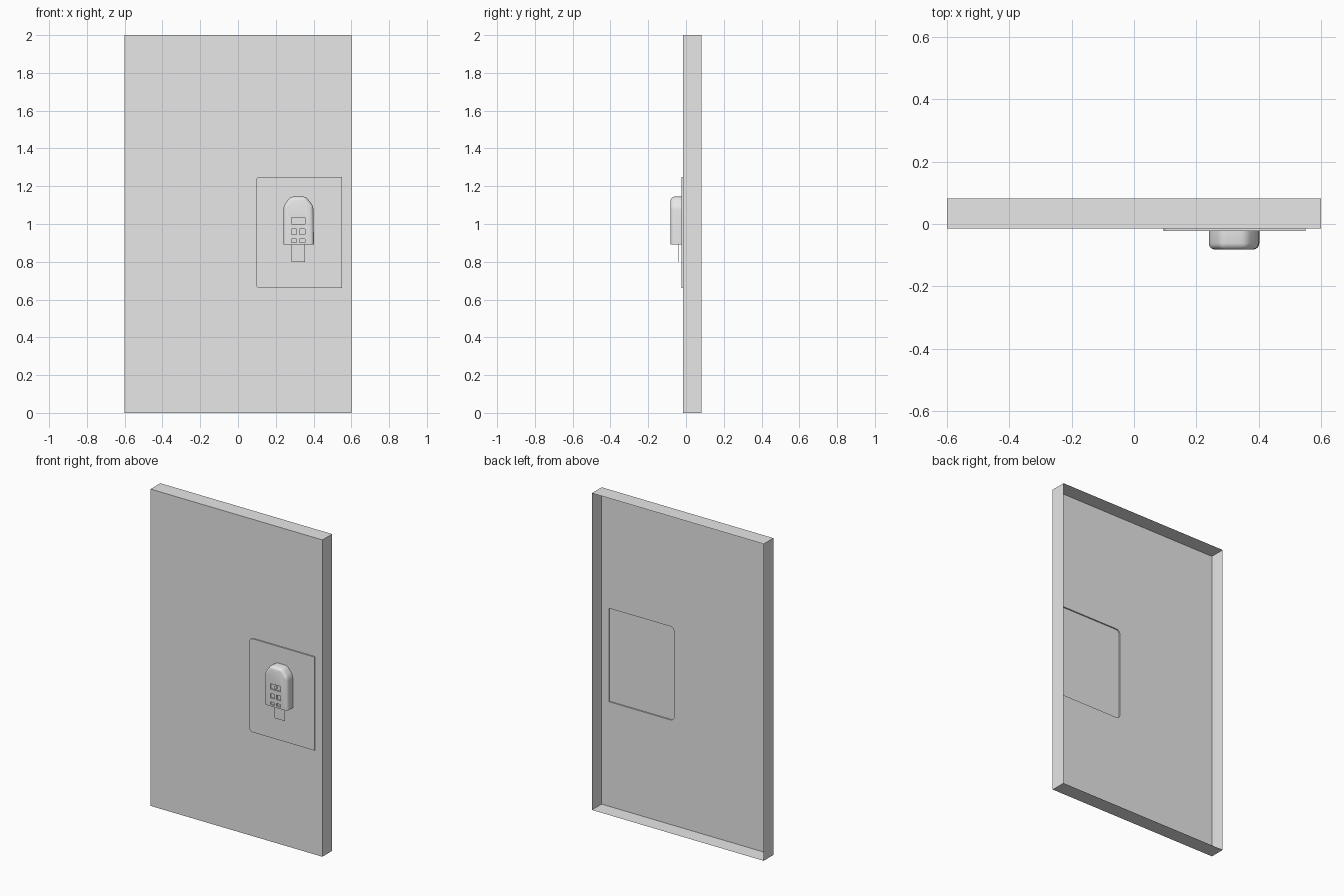
import bpy, bmesh, math
from mathutils import Vector

if "Cube" in bpy.data.objects:
    bpy.data.objects.remove(bpy.data.objects["Cube"], do_unlink=True)

GREY = (0.8, 0.8, 0.8, 1)
mat = bpy.data.materials.new("plain light grey")
mat.use_nodes = True
mat.diffuse_color = GREY
mat.node_tree.nodes["Principled BSDF"].inputs["Base Color"].default_value = GREY

DOOR_Y, BACK_Y, PLATE_Y, LOCK_Y = -0.015, 0.082, -0.023, -0.082


def finish(bm, name):
    mesh = bpy.data.meshes.new(name)
    bm.to_mesh(mesh)
    bm.free()
    mesh.materials.append(mat)
    ob = bpy.data.objects.new(name, mesh)
    bpy.context.collection.objects.link(ob)
    return ob


def add_loop(bm, points, y):
    verts = [bm.verts.new((x, y, z)) for x, z in points]
    return verts, [bm.edges.new((v, verts[(i + 1) % len(verts)]))
                   for i, v in enumerate(verts)]


def bridge(bm, a, b):
    for i in range(len(a)):
        j = (i + 1) % len(a)
        bm.faces.new((a[i], a[j], b[j], b[i]))


def rect(x0, x1, z0, z1):
    return [(x0, z0), (x1, z0), (x1, z1), (x0, z1)]


def box(bm, x0, x1, y0, y1, z0, z1):
    front, _ = add_loop(bm, rect(x0, x1, z0, z1), y0)
    back, _ = add_loop(bm, rect(x0, x1, z0, z1), y1)
    bridge(bm, back, front)
    bm.faces.new(front)
    bm.faces.new(back[::-1])


def arc(cx, cz, r, start, steps=5):
    return [(cx + r * math.cos(math.radians(start + 90 * i / steps)),
             cz + r * math.sin(math.radians(start + 90 * i / steps)))
            for i in range(steps + 1)]


# Door: thin pressed sheet, open at the back, with a raised lock plate
bm = bmesh.new()
outer, outer_edges = add_loop(bm, rect(-0.6, 0.6, 0, 2), DOOR_Y)
rim, _ = add_loop(bm, rect(-0.6, 0.6, 0, 2), BACK_Y)
r = 0.025
plate = ([(0.55, 0.66), (0.55, 1.25)]
         + arc(0.094 + r, 1.25 - r, r, 90) + arc(0.094 + r, 0.66 + r, r, 180))
base, base_edges = add_loop(bm, plate, DOOR_Y)
raised, _ = add_loop(bm, plate, PLATE_Y)
bmesh.ops.triangle_fill(bm, edges=outer_edges + base_edges, use_beauty=True,
                        normal=Vector((0, -1, 0)))
bridge(bm, rim, outer)
bridge(bm, base, raised)
bm.faces.new(raised)
bmesh.ops.recalc_face_normals(bm, faces=bm.faces[:])
bm.faces.ensure_lookup_table()
front = max(bm.faces, key=lambda f: abs(f.normal.y) * f.calc_area())
if front.normal.y > 0:
    bmesh.ops.reverse_faces(bm, faces=bm.faces[:])
finish(bm, "door_panel")

# Lock body: clipped top corners, rounded front, flat bottom
bm = bmesh.new()
shape = [(0.24, 0.892), (0.402, 0.892), (0.399, 1.095), (0.36, 1.145),
         (0.278, 1.145), (0.24, 1.095)]
front, _ = add_loop(bm, shape, LOCK_Y)
back, _ = add_loop(bm, shape, PLATE_Y)
bridge(bm, back, front)
bm.faces.new(front)
bm.faces.new(back[::-1])
bmesh.ops.recalc_face_normals(bm, faces=bm.faces[:])
soft = [e for e in bm.edges
        if max(v.co.z for v in e.verts) > 0.9 and min(v.co.y for v in e.verts) < -0.05]
bmesh.ops.bevel(bm, geom=soft, offset=0.02, segments=4, profile=0.5,
                affect='EDGES', clamp_overlap=True)
lock = finish(bm, "lock_body")

# Recesses: one wide slot, two rows of paired windows
bm = bmesh.new()
cut_y = LOCK_Y + 0.008
box(bm, 0.283, 0.354, -0.1, cut_y, 1.0, 1.034)
for z0, z1 in ((0.944, 0.973), (0.903, 0.92)):
    for x0 in (0.283, 0.326):
        box(bm, x0, x0 + 0.028, -0.1, cut_y, z0, z1)
bmesh.ops.recalc_face_normals(bm, faces=bm.faces[:])
cutter = finish(bm, "recess_cutter")
cutter.hide_render = True
mod = lock.modifiers.new("recesses", 'BOOLEAN')
mod.operation = 'DIFFERENCE'
mod.solver = 'EXACT'
mod.object = cutter
bpy.context.view_layer.objects.active = lock
lock.select_set(True)
bpy.ops.object.modifier_apply(modifier=mod.name)
bpy.data.objects.remove(cutter, do_unlink=True)
bpy.ops.object.shade_smooth_by_angle(angle=math.radians(30))

# Round button inside the wide slot
bm = bmesh.new()
ring = [p for k in range(4) for p in arc(0.319, 1.017, 0.01, 90 * k, 4)[:-1]]
front, _ = add_loop(bm, ring, LOCK_Y + 0.001)
back, _ = add_loop(bm, ring, cut_y)
bridge(bm, back, front)
bm.faces.new(front)
bmesh.ops.recalc_face_normals(bm, faces=bm.faces[:])
finish(bm, "slot_button")

# Thin tongue hanging below the lock
bm = bmesh.new()
box(bm, 0.283, 0.355, -0.04, -0.036, 0.8, 0.9)
bmesh.ops.recalc_face_normals(bm, faces=bm.faces[:])
finish(bm, "lock_tongue")
